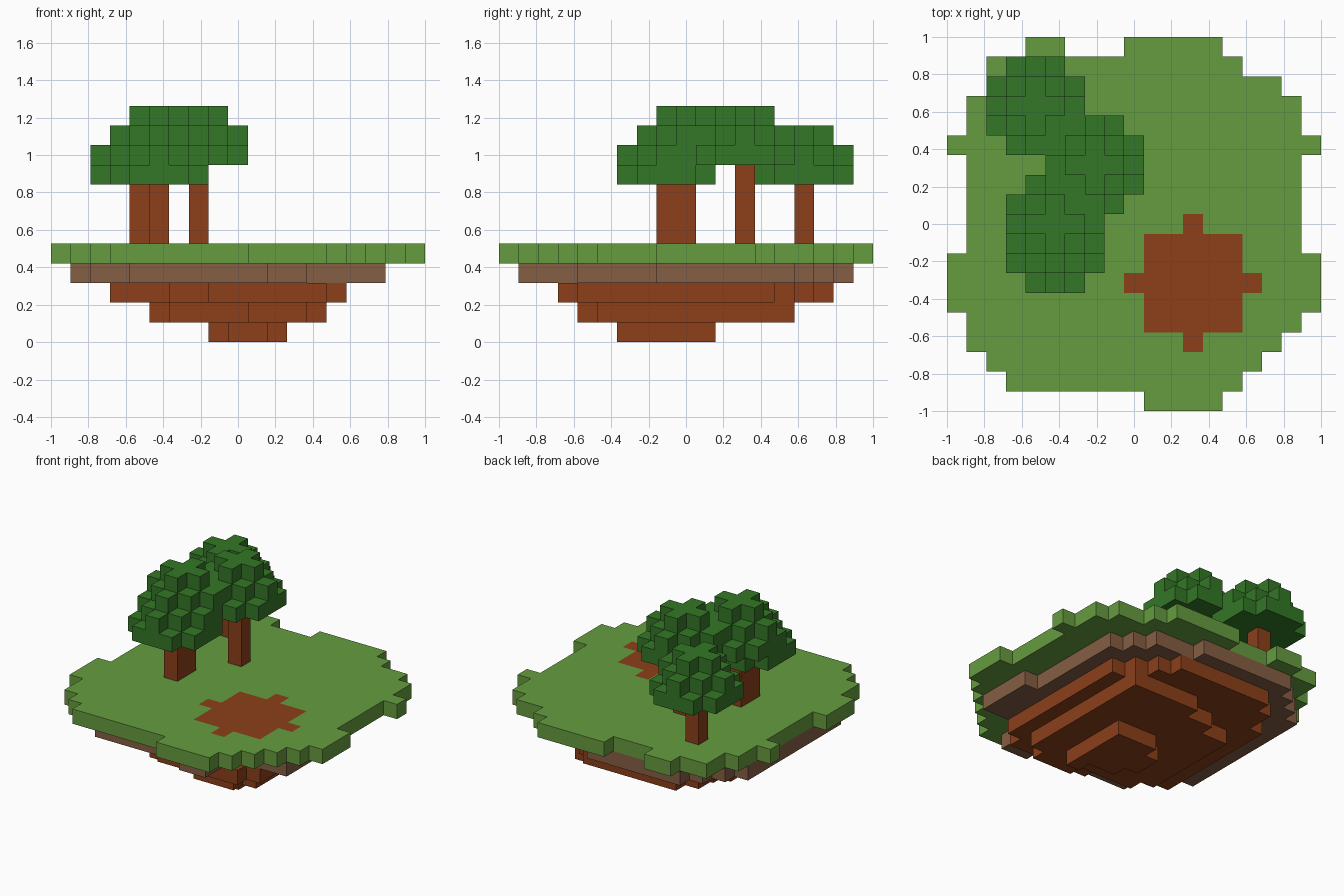
import bpy
import bmesh

if "Cube" in bpy.data.objects:
    bpy.data.objects.remove(bpy.data.objects["Cube"], do_unlink=True)

COUNT = 19                 # blocks across the island
SIZE = 2 / COUNT           # edge of one block
SIDES = [(1, 0, 0), (-1, 0, 0), (0, 1, 0), (0, -1, 0), (0, 0, 1), (0, 0, -1)]


def material(name, rgb):
    mat = bpy.data.materials.new(name)
    mat.use_nodes = True
    color = (*rgb, 1)
    mat.diffuse_color = color
    mat.node_tree.nodes["Principled BSDF"].inputs["Base Color"].default_value = color
    return mat


grass = material("grass green", (0.133, 0.335, 0.050))
leaves = material("leaf green", (0.034, 0.185, 0.020))
brown = material("earth brown", (0.262, 0.050, 0.010))
topsoil = material("topsoil", (0.235, 0.112, 0.058))


def build_blocks(name, cells, mat):
    """Make the outer skin of a set of blocks and merge its flat areas."""
    bm = bmesh.new()
    for cell in cells:
        for side in SIDES:
            if tuple(c + s for c, s in zip(cell, side)) in cells:
                continue
            axis = next(i for i in range(3) if side[i])
            u, v = (axis + 1) % 3, (axis + 2) % 3
            ring = [(0, 0), (1, 0), (1, 1), (0, 1)]
            if side[axis] < 0:
                ring.reverse()
            verts = []
            for a, b in ring:
                p = list(cell)
                p[axis] += side[axis] > 0
                p[u] += a
                p[v] += b
                verts.append(bm.verts.new((p[0] * SIZE - 1, p[1] * SIZE - 1, p[2] * SIZE)))
            bm.faces.new(verts)
    bmesh.ops.remove_doubles(bm, verts=bm.verts, dist=SIZE / 100)
    bmesh.ops.dissolve_limit(bm, angle_limit=0.01, verts=bm.verts, edges=bm.edges)
    mesh = bpy.data.meshes.new(name)
    bm.to_mesh(mesh)
    bm.free()
    mesh.materials.append(mat)
    obj = bpy.data.objects.new(name, mesh)
    bpy.context.collection.objects.link(obj)


def slab(level, first_row, spans):
    """Blocks of one level: each span is (start, end, number of rows)."""
    cells, row = set(), first_row
    for start, end, rows in spans:
        for y in range(row, row + rows):
            cells |= {(x, y, level) for x in range(start, end)}
        row += rows
    return cells


# Stepped earth below the island
build_blocks("earth_tip", slab(0, 6, [(11, 12, 1), (9, 12, 1), (8, 12, 2), (9, 12, 1)]), brown)
build_blocks("earth_lower", slab(1, 4, [
    (10, 13, 1), (6, 14, 1), (5, 14, 7), (7, 14, 1), (9, 14, 1)]), brown)
build_blocks("earth_upper", slab(2, 3, [
    (8, 14, 1), (6, 15, 1), (3, 15, 9), (4, 14, 1), (4, 13, 1), (5, 12, 1)]), brown)
build_blocks("topsoil_layer", slab(3, 1, [
    (11, 13, 1), (4, 13, 2), (2, 17, 1), (1, 17, 3), (1, 16, 7),
    (2, 15, 1), (3, 14, 1), (4, 11, 1)]), topsoil)

# Grass top with a bare patch set into it
patch = slab(4, 3, [(12, 13, 1), (10, 15, 2), (9, 16, 1), (10, 15, 2), (12, 13, 1)])
turf = slab(4, 0, [
    (10, 14, 1), (3, 15, 1), (2, 16, 1), (1, 17, 1), (1, 18, 1), (0, 19, 3), (1, 18, 5),
    (0, 19, 1), (1, 18, 2), (2, 17, 1), (2, 15, 1), (9, 14, 1)])
turf |= {(4, 18, 4), (5, 18, 4)}
build_blocks("grass_layer", turf - patch, grass)
build_blocks("bare_patch", patch, brown)

# Trees: column, row and the level where the leaves begin
trees = [(5, 8, 8), (5, 9, 9), (7, 12, 9), (4, 15, 8)]
trunks, canopy = set(), set()
for tx, ty, base in trees:
    trunks |= {(tx, ty, z) for z in range(5, base)}
    # Each level of leaves is a smaller diamond than the one below
    for level, reach in enumerate((3, 2, 1)):
        for dx in range(-2, 3):
            for dy in range(-2, 3):
                if abs(dx) + abs(dy) <= reach:
                    canopy.add((tx + dx, ty + dy, base + level))
build_blocks("tree_trunks", trunks - canopy, brown)
build_blocks("tree_leaves", canopy, leaves)
